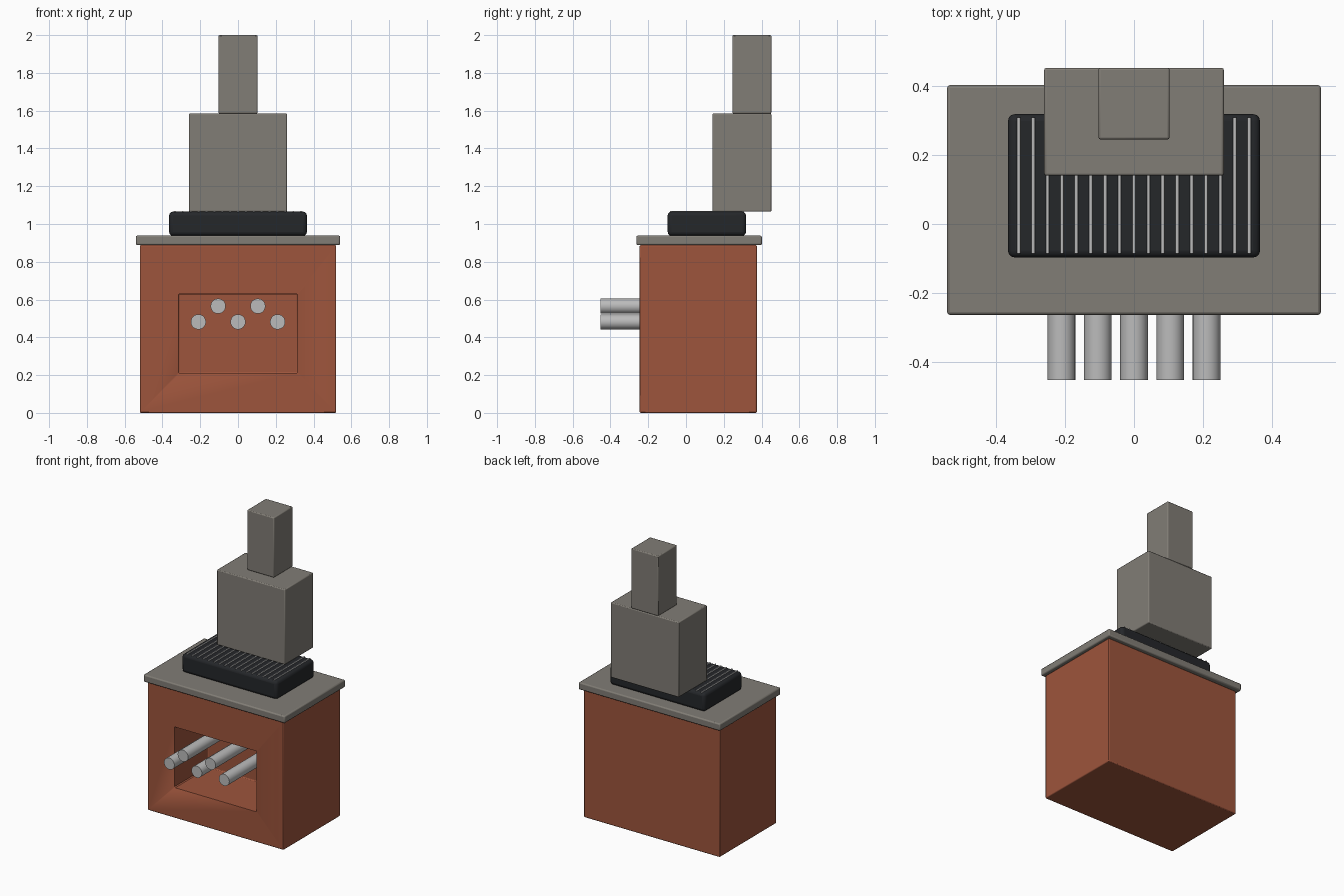
import bpy
import math

if "Cube" in bpy.data.objects:
    bpy.data.objects.remove(bpy.data.objects["Cube"])


def material(name, color):
    m = bpy.data.materials.new(name)
    m.diffuse_color = (*color, 1)
    m.use_nodes = True
    m.node_tree.nodes["Principled BSDF"].inputs["Base Color"].default_value = m.diffuse_color
    return m


brick = material("brick", (0.34, 0.09, 0.045))
stone = material("stone", (0.22, 0.205, 0.18))
iron = material("iron", (0.018, 0.02, 0.023))
steel = material("steel", (0.5, 0.5, 0.5))


def box(name, x, y, z, mat=None, bevel=0.006, segments=2):
    """Bevelled box from (min, max) ranges."""
    bpy.ops.mesh.primitive_cube_add(
        size=1, location=[(a + b) / 2 for a, b in (x, y, z)])
    o = bpy.context.object
    o.name = name
    o.scale = [b - a for a, b in (x, y, z)]
    bpy.ops.object.transform_apply(location=False, rotation=False, scale=True)
    if mat:
        o.data.materials.append(mat)
    if bevel:
        mod = o.modifiers.new("Bevel", 'BEVEL')
        mod.width = bevel
        mod.segments = segments
        bpy.ops.object.shade_smooth_by_angle(angle=math.radians(40))
    return o


def rod(name, x, z, y0, y1, radius, mat, sides):
    """Cylinder lying along y."""
    bpy.ops.mesh.primitive_cylinder_add(
        vertices=sides, radius=radius, depth=y1 - y0,
        location=(x, (y0 + y1) / 2, z), rotation=(math.pi / 2, 0, 0))
    o = bpy.context.object
    o.name = name
    o.data.materials.append(mat)
    bpy.ops.object.shade_smooth_by_angle(angle=math.radians(40))
    return o


# Brick base with a firewood recess
base = box("brick_base", (-0.52, 0.52), (-0.245, 0.375), (0, 0.888), brick)
cutter = box("recess_cutter", (-0.315, 0.315), (-0.4, 0.125), (0.21, 0.63),
             brick, bevel=0.006)
cutter.hide_render = True
cutter.hide_set(True)
cut = base.modifiers.new("Recess", 'BOOLEAN')
cut.operation = 'DIFFERENCE'
cut.solver = 'EXACT'
cut.object = cutter

# Stone worktop
box("worktop", (-0.541, 0.541), (-0.263, 0.402), (0.888, 0.938), stone, 0.008)

# Grill tray and its rods
box("grill_tray", (-0.365, 0.365), (-0.097, 0.318), (0.938, 1.065), iron,
    0.02, 3)
for i in range(-8, 9):
    rod(f"grill_rod_{i + 9}", i * 0.0417, 1.065, -0.085, 0.308, 0.005,
        steel, 10)

# Hood and chimney
box("hood", (-0.26, 0.26), (0.14, 0.452), (1.065, 1.585), stone)
box("chimney", (-0.103, 0.103), (0.245, 0.452), (1.585, 2.0), stone)

# Stacked logs sticking out of the recess
for i in range(5):
    x = (i - 2) * 0.105
    rod(f"log_{i + 1}", x, 0.565 if i % 2 else 0.482, -0.452, 0.12, 0.04,
        steel, 32)
